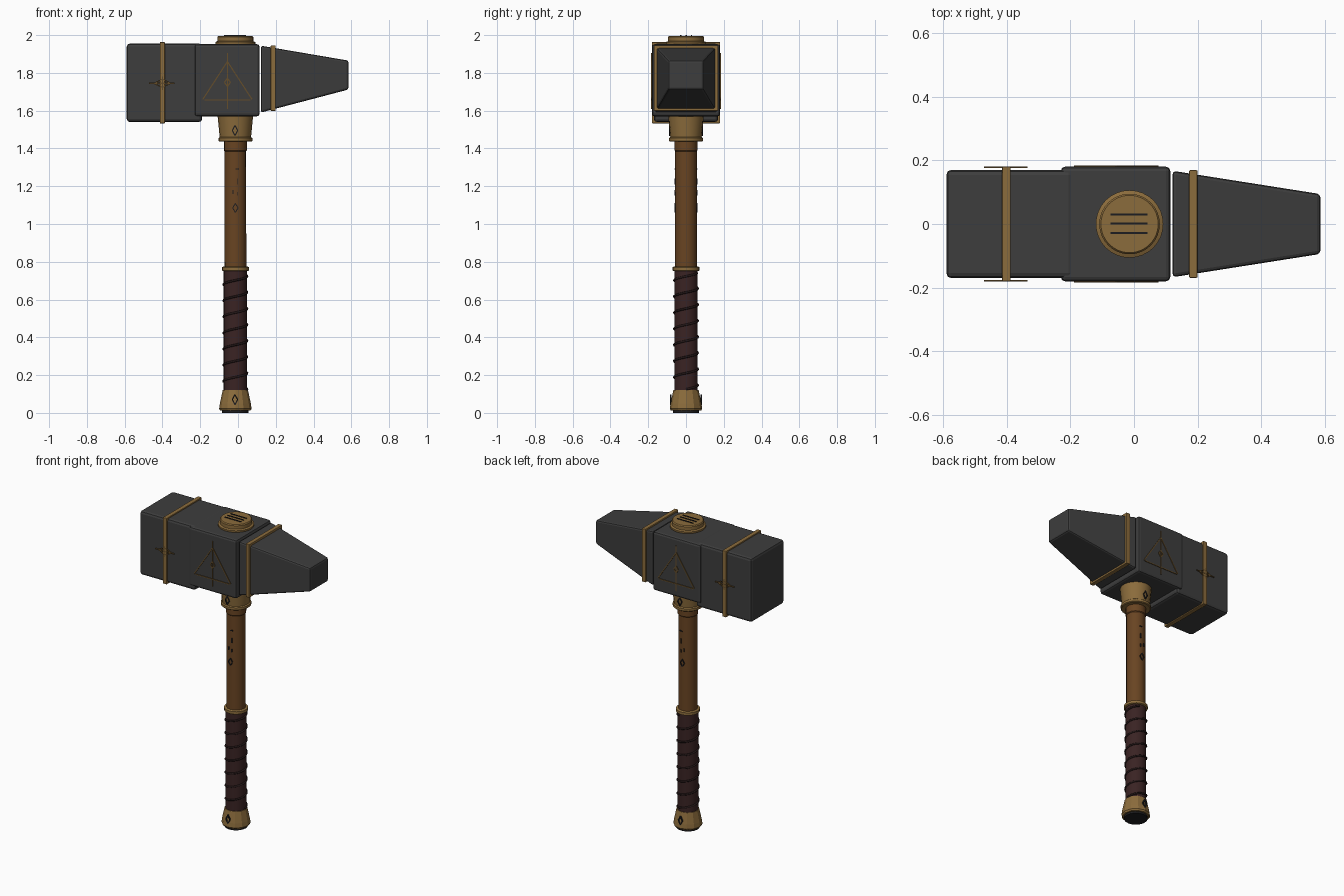
import bpy, bmesh, math
from mathutils import Vector, Matrix

if "Cube" in bpy.data.objects:
    bpy.data.objects.remove(bpy.data.objects["Cube"])

def mat(name, c):
    m = bpy.data.materials.new(name)
    m.diffuse_color = (*c, 1)
    m.use_nodes = True
    m.node_tree.nodes["Principled BSDF"].inputs["Base Color"].default_value = m.diffuse_color
    return m

IRON = mat("dark_iron", (0.047, 0.047, 0.047))
BRONZE = mat("bronze", (0.26, 0.15, 0.045))
WOOD = mat("wood", (0.14, 0.058, 0.016))
LEATHER = mat("leather", (0.042, 0.017, 0.017))
CORD = mat("dark_cord", (0.018, 0.009, 0.009))
BLACK = mat("black_inlay", (0.012, 0.012, 0.014))
INLAY = mat("bronze_inlay", (0.13, 0.075, 0.023))
AX = -0.014  # handle axis x

def finish(bm, name, m, smooth=False):
    bmesh.ops.recalc_face_normals(bm, faces=bm.faces)
    me = bpy.data.meshes.new(name)
    bm.to_mesh(me)
    bm.free()
    me.materials.append(m)
    ob = bpy.data.objects.new(name, me)
    bpy.context.collection.objects.link(ob)
    if smooth:
        bpy.ops.object.select_all(action='DESELECT')
        bpy.context.view_layer.objects.active = ob
        ob.select_set(True)
        bpy.ops.object.shade_smooth_by_angle(angle=math.radians(35))
    return ob

def block(name, m, x0, x1, a, b, bevel):
    """Block along x; a and b are (half y, z low, z high) at each end."""
    bm = bmesh.new()
    bmesh.ops.create_cube(bm, size=1)
    for v in bm.verts:
        hy, z0, z1 = a if v.co.x < 0 else b
        v.co = (x0 if v.co.x < 0 else x1, math.copysign(hy, v.co.y), z0 if v.co.z < 0 else z1)
    bmesh.ops.bevel(bm, geom=bm.edges[:], offset=bevel, segments=2, profile=0.5, affect='EDGES')
    return finish(bm, name, m)

def lathe(name, m, prof, n=24, smooth=True):
    """Closed turned part from (radius, z) pairs around the handle axis."""
    bm = bmesh.new()
    rings = [[bm.verts.new((AX + r * math.cos(2 * math.pi * i / n), r * math.sin(2 * math.pi * i / n), z))
              for i in range(n)] for r, z in prof]
    for p, q in zip(rings, rings[1:]):
        for i in range(n):
            j = (i + 1) % n
            bm.faces.new((p[i], p[j], q[j], q[i]))
    bm.faces.new(rings[0])
    bm.faces.new(rings[-1])
    return finish(bm, name, m, smooth)

def strips(name, m, lines, y, w, t=0.006):
    """Thin bars along (x1, z1, x2, z2) lines, on front and back."""
    bm = bmesh.new()
    for x1, z1, x2, z2 in lines:
        d = Vector((x2 - x1, 0, z2 - z1))
        for s in (-1, 1):
            M = (Matrix.Translation(((x1 + x2) / 2, s * y, (z1 + z2) / 2))
                 @ Matrix.Rotation(-math.atan2(d.z, d.x), 4, 'Y')
                 @ Matrix.Diagonal((d.length, t, w, 1)))
            bmesh.ops.create_cube(bm, size=1, matrix=M)
    return finish(bm, name, m)

def diamond(x, z, w, h):
    p = [(x - w, z), (x, z + h), (x + w, z), (x, z - h)]
    return [(*p[i], *p[(i + 1) % 4]) for i in range(4)]

# Head
block("striking_block", IRON, -0.589, -0.19, (0.17, 1.54, 1.955), (0.17, 1.54, 1.955), 0.016)
block("centre_block", IRON, -0.23, 0.114, (0.18, 1.57, 1.952), (0.18, 1.57, 1.952), 0.014)
block("tapered_peen", IRON, 0.121, 0.585, (0.167, 1.59, 1.944), (0.094, 1.712, 1.865), 0.011)
block("left_band", BRONZE, -0.414, -0.387, (0.18, 1.533, 1.963), (0.18, 1.533, 1.963), 0.003)
block("right_band", BRONZE, 0.173, 0.199, (0.169, 1.599, 1.945), (0.169, 1.599, 1.945), 0.003)

# Cap on top with three dark lines
lathe("top_cap", BRONZE, [(0.1, 1.94), (0.106, 1.95), (0.106, 1.963), (0.095, 1.968), (0.095, 1.99), (0.09, 1.996)], 32)
bm = bmesh.new()
for y in (-0.028, 0.001, 0.03):
    bmesh.ops.create_cube(bm, size=1, matrix=Matrix.Translation((AX - 0.002, y, 1.997))
                          @ Matrix.Diagonal((0.116, 0.006, 0.006, 1)))
finish(bm, "cap_lines", BLACK)

# Handle
lathe("collar", BRONZE, [(0.085, 1.436), (0.09, 1.44), (0.09, 1.455), (0.083, 1.46), (0.094, 1.572)], 20)
lathe("shaft", WOOD, [(0.058, 0.74), (0.057, 1.385), (0.061, 1.39), (0.061, 1.44)], 16)
lathe("grip_ring", BRONZE, [(0.064, 0.75), (0.071, 0.754), (0.071, 0.771), (0.064, 0.775)], 20)
lathe("leather_grip", LEATHER, [(0.062, 0.1), (0.062, 0.755)], 20)
lathe("pommel", BRONZE, [(0.08, 0.012), (0.086, 0.022), (0.082, 0.05), (0.067, 0.12)], 12, False)
lathe("pommel_base", BLACK, [(0.07, 0.0), (0.07, 0.02)], 16)

# Spiral cord around the grip
cu = bpy.data.curves.new("grip_cord", 'CURVE')
cu.dimensions = '3D'
cu.bevel_depth = 0.006
cu.bevel_resolution = 1
cu.use_fill_caps = True
sp = cu.splines.new('POLY')
turns, n = 7.2, 170
sp.points.add(n)
for i, p in enumerate(sp.points):
    a = 2 * math.pi * turns * i / n
    p.co = (AX + 0.063 * math.cos(a), 0.063 * math.sin(a), 0.125 + 0.615 * i / n, 1)
cu.materials.append(CORD)
bpy.context.collection.objects.link(bpy.data.objects.new("grip_cord", cu))

# Inlaid ornament on the head, front and back
cx = -0.056
strips("triangle_inlay", INLAY, [
    (cx, 1.86, cx - 0.13, 1.66), (cx, 1.86, cx + 0.13, 1.66), (cx - 0.122, 1.657, cx + 0.122, 1.657),
    (cx, 1.61, cx, 1.905)] + diamond(cx, 1.75, 0.016, 0.022), 0.181, 0.006)
strips("cross_inlay", INLAY, [(-0.47, 1.745, -0.335, 1.745), (-0.4, 1.71, -0.4, 1.78)]
       + diamond(-0.4, 1.745, 0.045, 0.022), 0.178, 0.006)

# Dark marks on the handle, front and back
strips("collar_mark", BLACK, diamond(AX - 0.002, 1.495, 0.014, 0.027), 0.087, 0.006)
strips("shaft_marks", BLACK, diamond(AX, 1.085, 0.014, 0.024)
       + [(AX, 1.29, AX + 0.018, 1.29), (AX + 0.01, 1.21, AX + 0.01, 1.24),
          (AX - 0.012, 1.16, AX - 0.012, 1.18), (AX + 0.01, 1.15, AX + 0.01, 1.17)], 0.058, 0.005)
strips("pommel_mark", BLACK, diamond(AX - 0.002, 0.07, 0.014, 0.027), 0.08, 0.006, 0.009)
